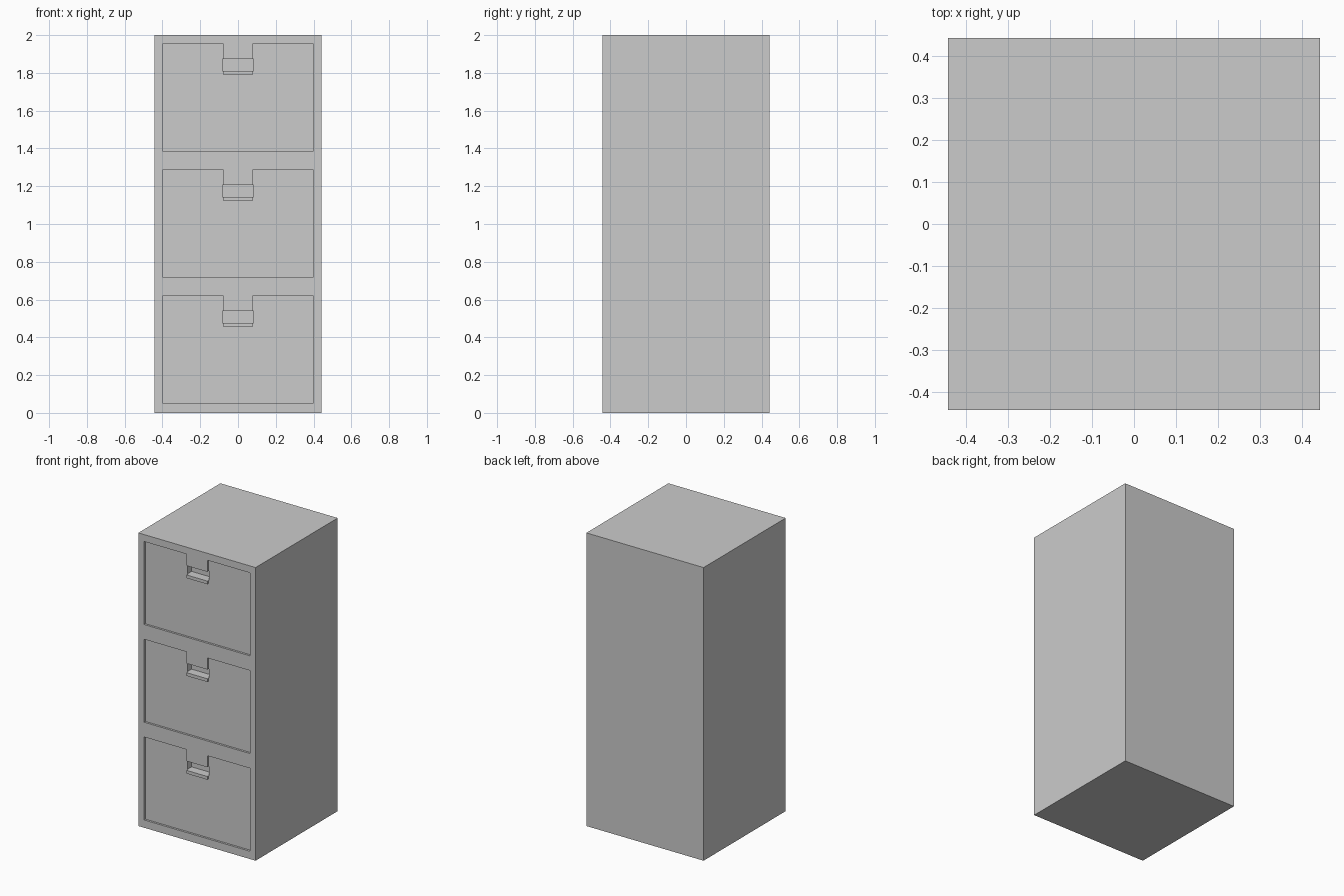
import bpy, bmesh

if "Cube" in bpy.data.objects:
    bpy.data.objects.remove(bpy.data.objects["Cube"])

HALF = 0.4425      # half width and half depth of the cabinet
PITCH = 2 / 3      # drawer spacing
RECESS = 0.014     # how far the drawer fronts sit back
POCKET = 0.06      # finger pocket depth


def prism(name, profile, y0, y1):
    """Extrude an (x, z) profile from y0 to y1."""
    bm = bmesh.new()
    face = bm.faces.new([bm.verts.new((x, y0, z)) for x, z in profile])
    new = bmesh.ops.extrude_face_region(bm, geom=[face])["geom"]
    verts = [v for v in new if isinstance(v, bmesh.types.BMVert)]
    bmesh.ops.translate(bm, verts=verts, vec=(0, y1 - y0, 0))
    bmesh.ops.recalc_face_normals(bm, faces=bm.faces)
    mesh = bpy.data.meshes.new(name)
    bm.to_mesh(mesh)
    bm.free()
    obj = bpy.data.objects.new(name, mesh)
    bpy.context.collection.objects.link(obj)
    return obj


def rect(w, z0, z1):
    return [(-w, z0), (w, z0), (w, z1), (-w, z1)]


def carve(target, cutter):
    cutter.hide_render = True
    mod = target.modifiers.new(cutter.name, 'BOOLEAN')
    mod.operation = 'DIFFERENCE'
    mod.solver = 'EXACT'
    mod.object = cutter
    bpy.context.view_layer.objects.active = target
    bpy.ops.object.modifier_apply(modifier=mod.name)
    bpy.data.objects.remove(cutter)


# Cabinet body
cabinet = prism("cabinet", rect(HALF, 0, 2), -HALF, HALF)

for i in range(3):
    z = i * PITCH
    bottom, top, lip = z + 0.053, z + 0.619, z + 0.455
    # Recessed drawer front, leaving the flush tab and handle lip standing
    front = [(-0.4, bottom), (0.4, bottom), (0.4, top), (0.078, top),
             (0.078, lip), (-0.078, lip), (-0.078, top), (-0.4, top)]
    carve(cabinet, prism("drawer_recess", front, -HALF - 0.1, -HALF + RECESS))
    # Finger pocket between the tab and the lip
    carve(cabinet, prism("finger_pocket", rect(0.083, z + 0.477, z + 0.54),
                         -HALF - 0.1, -HALF + POCKET))
